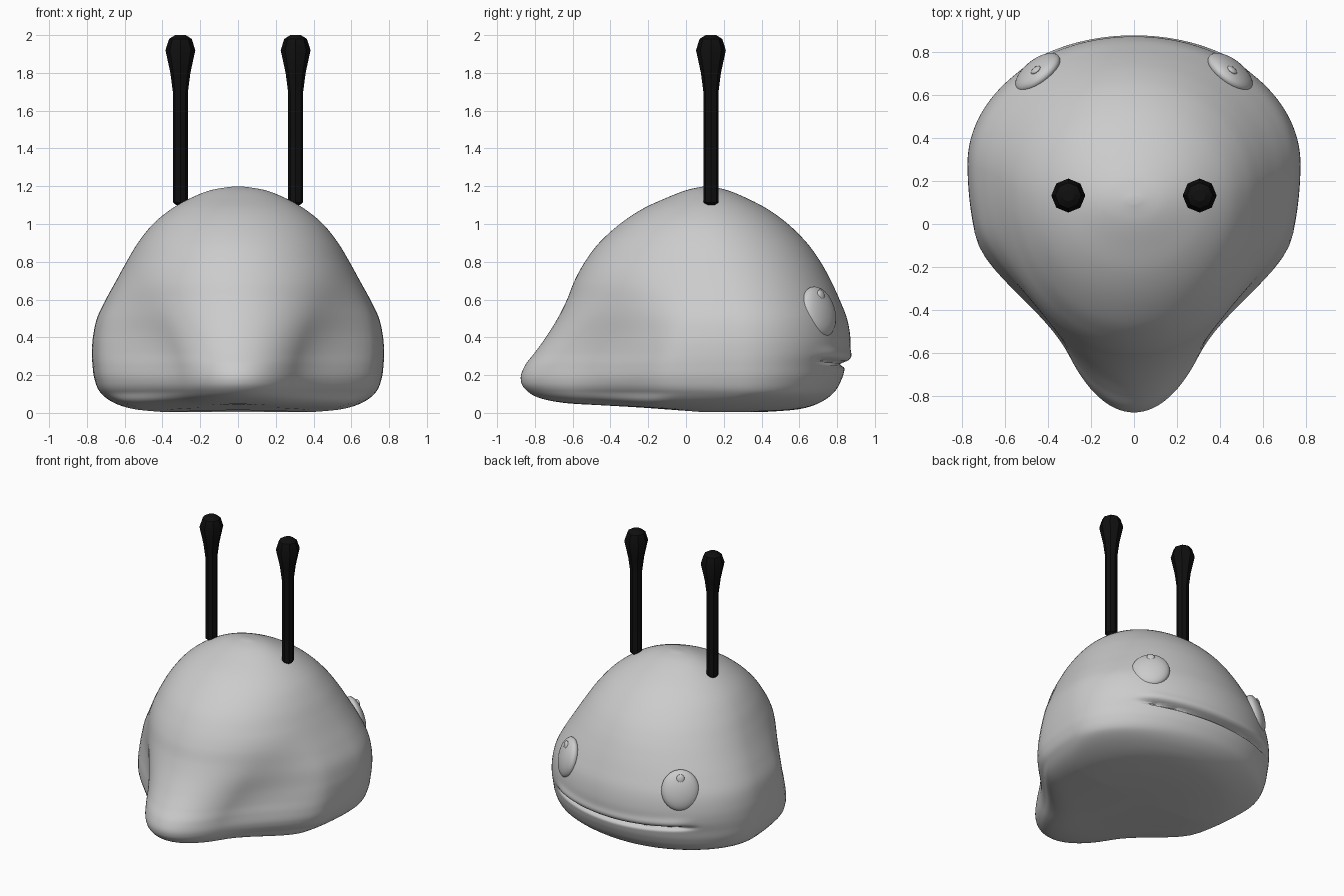
import bpy, bmesh, math
from mathutils import Vector, Matrix

if "Cube" in bpy.data.objects:
    bpy.data.objects.remove(bpy.data.objects["Cube"])


def material(name, rgb):
    m = bpy.data.materials.new(name)
    m.diffuse_color = (*rgb, 1)
    m.use_nodes = True
    m.node_tree.nodes["Principled BSDF"].inputs["Base Color"].default_value = m.diffuse_color
    return m


GREY = material("soft grey", (0.6, 0.6, 0.6))
BLACK = material("black", (0.005, 0.005, 0.005))


def finish(bm, name, mat, angle=60):
    bmesh.ops.recalc_face_normals(bm, faces=bm.faces[:])
    me = bpy.data.meshes.new(name)
    bm.to_mesh(me)
    bm.free()
    me.materials.append(mat)
    ob = bpy.data.objects.new(name, me)
    bpy.context.collection.objects.link(ob)
    bpy.ops.object.select_all(action='DESELECT')
    ob.select_set(True)
    bpy.context.view_layer.objects.active = ob
    bpy.ops.object.shade_smooth_by_angle(angle=math.radians(angle))
    return ob


def loft(bm, rings):
    """Skin a list of equal rings and close both ends."""
    vs = [[bm.verts.new(p) for p in r] for r in rings]
    n = len(vs[0])
    for a, b in zip(vs, vs[1:]):
        for i in range(n):
            j = (i + 1) % n
            bm.faces.new((a[i], a[j], b[j], b[i]))
    for ring in (vs[0], vs[-1]):
        c = bm.verts.new(sum((v.co for v in ring), Vector()) / n)
        for i in range(n):
            bm.faces.new((ring[i], ring[(i + 1) % n], c))


def smoothstep(a, b, x):
    t = min(1, max(0, (x - a) / (b - a)))
    return t * t * (3 - 2 * t)


def catmull(keys, steps):
    k = [Vector(v) for v in keys]
    out = []
    for i in range(len(k) - 1):
        p0, p1, p2, p3 = k[max(i - 1, 0)], k[i], k[i + 1], k[min(i + 2, len(k) - 1)]
        for s in range(steps):
            t = s / steps
            out.append(p1 + (p2 - p0) * (t / 2) + (2 * p0 - 5 * p1 + 4 * p2 - p3) * (t * t / 2)
                       + (3 * p1 - p0 - 3 * p2 + p3) * (t ** 3 / 2))
    return out + [k[-1]]


# Body levels: height, half width, tail y, face y
LEVELS = [
    (0.005, 0.40, -0.38, 0.42), (0.02, 0.55, -0.62, 0.60), (0.055, 0.66, -0.77, 0.71),
    (0.11, 0.73, -0.845, 0.785), (0.18, 0.76, -0.875, 0.825), (0.25, 0.77, -0.853, 0.845),
    (0.32, 0.773, -0.80, 0.867), (0.40, 0.768, -0.742, 0.87), (0.50, 0.747, -0.68, 0.852),
    (0.60, 0.70, -0.63, 0.813), (0.70, 0.645, -0.59, 0.767), (0.80, 0.59, -0.535, 0.712),
    (0.90, 0.53, -0.46, 0.64), (1.00, 0.45, -0.35, 0.54), (1.08, 0.352, -0.23, 0.43),
    (1.14, 0.245, -0.10, 0.315), (1.18, 0.14, 0.005, 0.215), (1.198, 0.03, 0.09, 0.13),
]
SIDES = 128


def body_ring(z, hw, tail, face):
    mid = 0.28 + (0.11 - 0.28) * smoothstep(0.4, 1.15, z)
    if z < 0.11:
        mid = 0.28 - 0.2 * (1 - smoothstep(0, 0.11, z))
    pinch = 0.38 * (1 - smoothstep(0.2, 0.78, z))
    ring = []
    for i in range(SIDES):
        t = math.tau * i / SIDES
        s, x, h = math.sin(t), hw * math.cos(t), z
        if s >= 0:
            y = mid + (face - mid) * s
            # mouth crease, fading out towards its corners
            line = 0.258 + 0.08 * abs(x) ** 2
            d = z - line
            fade = 1 - smoothstep(0.42, 0.58, abs(x))
            cut = 0.034 * math.exp(-(d / 0.013) ** 2) - 0.012 * math.exp(-((d - 0.04) / 0.03) ** 2)
            k = 1 - fade * cut / 0.8
            x, y = x * k, y * k
        else:
            # narrow the rear into a tail, and lift its underside
            y = mid + (mid - tail) * s
            x *= 1 - pinch * smoothstep(0.3, 0.78, -s)
            h += 0.035 * -s * max(0, 1 - z / 0.15)
        ring.append((x, y, h))
    return ring


bm = bmesh.new()
loft(bm, [body_ring(*v) for v in catmull(LEVELS, 8)])
finish(bm, "body", GREY, 80)

# Antenna outline: height, radius
ANTENNA = [(1.10, 0.022), (1.115, 0.04), (1.70, 0.04), (1.80, 0.053), (1.92, 0.079),
           (1.98, 0.06), (2.0, 0.028)]

for side, label in ((-1, "left"), (1, "right")):
    # Eight-sided antenna with a knob
    bm = bmesh.new()
    loft(bm, [[(side * 0.305 + r * math.cos(math.tau * i / 8),
                0.132 + r * math.sin(math.tau * i / 8), z) for i in range(8)]
              for z, r in ANTENNA])
    finish(bm, label + "_antenna", BLACK, 30)

    # Flattened eye, facing outwards and a little upwards
    normal = Vector((side * 0.62, 0.78, 0.27)).normalized()
    across = Vector((0, 0, 1)).cross(normal).normalized()
    up = normal.cross(across)
    turn = Matrix((across, up, normal)).transposed().to_4x4()

    def disc(name, pos, size, seg):
        b = bmesh.new()
        bmesh.ops.create_uvsphere(b, u_segments=seg, v_segments=seg // 2, radius=1)
        b.transform(Matrix.Translation(pos) @ turn @ Matrix.Diagonal((*size, 1)))
        finish(b, name, GREY)

    centre = Vector((side * 0.447, 0.703, 0.535))
    disc(label + "_eye", centre, (0.125, 0.138, 0.052), 32)
    # Small raised pupil
    disc(label + "_pupil", centre + up * 0.082 + normal * 0.038, (0.027, 0.03, 0.012), 16)
